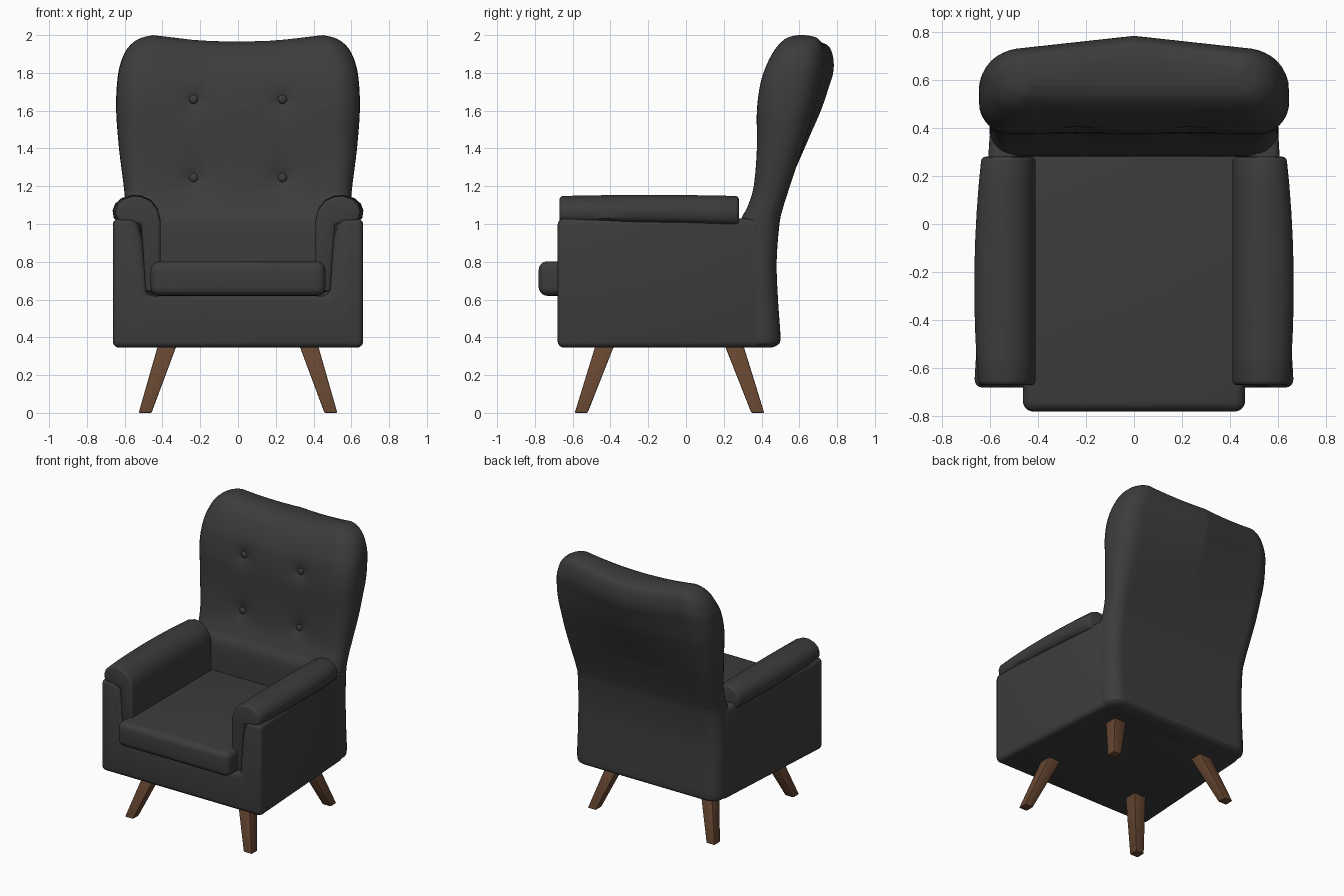
import bpy, bmesh, math
from mathutils import Vector

cube = bpy.data.objects.get("Cube")
if cube:
    bpy.data.objects.remove(cube, do_unlink=True)


def material(name, rgb):
    m = bpy.data.materials.new(name)
    m.use_nodes = True
    m.diffuse_color = (*rgb, 1)
    bsdf = next(n for n in m.node_tree.nodes if n.type == "BSDF_PRINCIPLED")
    bsdf.inputs["Base Color"].default_value = (*rgb, 1)
    return m


fabric = material("charcoal fabric", (0.045, 0.045, 0.045))
wood = material("brown wood", (0.13, 0.06, 0.03))


def finish(name, bm, mat, bevel=0, segments=3, angle=40):
    """Round the hard edges, then make a smooth-shaded object."""
    bmesh.ops.recalc_face_normals(bm, faces=bm.faces)
    if bevel:
        hard = [e for e in bm.edges if e.calc_face_angle(0) > 0.8]
        bmesh.ops.bevel(bm, geom=hard, offset=bevel, segments=segments,
                        profile=0.5, affect="EDGES", clamp_overlap=True)
    mesh = bpy.data.meshes.new(name)
    bm.to_mesh(mesh)
    bm.free()
    mesh.materials.append(mat)
    ob = bpy.data.objects.new(name, mesh)
    bpy.context.collection.objects.link(ob)
    bpy.ops.object.select_all(action="DESELECT")
    ob.select_set(True)
    bpy.context.view_layer.objects.active = ob
    bpy.ops.object.shade_smooth_by_angle(angle=math.radians(angle))
    return ob


def loft(rings):
    """Bridge equal rings of points and cap both ends."""
    bm = bmesh.new()
    rows = [[bm.verts.new(p) for p in ring] for ring in rings]
    n = len(rows[0])
    for a, b in zip(rows, rows[1:]):
        for i in range(n):
            j = (i + 1) % n
            bm.faces.new((a[i], a[j], b[j], b[i]))
    bm.faces.new(rows[0])
    bm.faces.new(rows[-1])
    return bm


# Body: U-shaped section that narrows towards the rear
half = [(0.665, 0.345), (0.665, 1.03), (0.54, 1.03), (0.505, 0.92), (0.485, 0.62)]
section = half + [(-x, z) for x, z in reversed(half)]
y0, y1 = -0.68, 0.40
finish("body", loft([[(x * (1 - 0.1 * (y - y0) / (y1 - y0)), y, z) for x, z in section]
                     for y in (y0, y1)]), fabric, 0.035, 4)

# Padded arm rolls that drape over the inside of each arm
roll = [(0.64, 1.0), (0.662, 1.03), (0.668, 1.07), (0.655, 1.105), (0.62, 1.135),
        (0.56, 1.152), (0.51, 1.148), (0.46, 1.125), (0.425, 1.08), (0.41, 1.02),
        (0.41, 0.64), (0.49, 0.64), (0.515, 1.0)]


def arm_ring(side, t):
    y = -0.67 + 0.95 * t
    crown = 1 - (2 * t - 1) ** 2
    ring = []
    for x, z in roll:
        outer = max(0, (x - 0.5) / 0.16)
        x += outer * (0.022 * crown - 0.02 - 0.012 * t)
        if z >= 1.0:
            z += 0.006 * crown - 0.004 + (0.02 * (1 - t) * outer if z < 1.02 else 0)
        ring.append((side * x, y, z))
    return ring


for side, label in ((1, "left"), (-1, "right")):
    finish(label + "_arm_pad", loft([arm_ring(side, i / 8) for i in range(9)]),
           fabric, 0.018, 3)

# Seat cushion
bm = bmesh.new()
bmesh.ops.create_cube(bm, size=1)
for v in bm.verts:
    v.co = Vector((v.co.x * 0.925, v.co.y * 1.1 - 0.23, v.co.z * 0.182 + 0.711))
finish("seat_cushion", bm, fabric, 0.045, 5)

# Backrest: height, half width, front y, back y
stations = [(0.345, 0.555, 0.33, 0.45), (0.36, 0.585, 0.30, 0.485), (0.40, 0.60, 0.28, 0.5),
            (0.6, 0.60, 0.28, 0.487), (0.8, 0.60, 0.28, 0.48), (1.0, 0.597, 0.285, 0.495),
            (1.09, 0.596, 0.325, 0.515), (1.2, 0.605, 0.358, 0.55), (1.4, 0.63, 0.375, 0.615),
            (1.6, 0.645, 0.375, 0.675), (1.75, 0.64, 0.395, 0.705), (1.85, 0.622, 0.43, 0.722),
            (1.93, 0.585, 0.475, 0.715), (1.98, 0.525, 0.525, 0.69), (2.0, 0.45, 0.575, 0.64)]
buttons = [(sx * 0.235, z) for sx in (-1, 1) for z in (1.245, 1.66)]


def spline(pts, i, t):
    """Catmull-Rom between station i and i + 1."""
    a, b, c, d = (pts[max(0, min(len(pts) - 1, i + k))] for k in (-1, 0, 1, 2))
    return [q + 0.5 * t * (r - p + t * (2 * p - 5 * q + 4 * r - s + t * (3 * (q - r) + s - p)))
            for p, q, r, s in zip(a, b, c, d)]


def dent(x, z):
    return max(0.04 * math.exp(-math.hypot(x - bx, z - bz) / 0.06) for bx, bz in buttons)


def back_ring(z, w, yf, yb):
    r = min(0.13, 0.46 * (yb - yf))
    flat = [(-1 + 2 * i / 48) * (w - r) for i in range(49)]
    high = max(0, min(1, (z - 1.3) / 0.5))

    def corner(cx, cy, start):
        return [(cx + r * math.cos(a), cy + r * math.sin(a))
                for a in (math.radians(start + 90 * k / 8) for k in range(1, 9))]

    pts = [(x, yf + dent(x, z)) for x in flat]
    pts += corner(w - r, yf + r, -90)
    pts += [(x, yb) for x in reversed(flat)]
    pts += corner(r - w, yb - r, 90)
    pts[49 + 8:49 + 8] = corner(w - r, yb - r, 0)[:-1]
    pts += corner(r - w, yf + r, 180)[:-1]
    # central ridge on the rear and a dip along the top
    ring = []
    for x, y in pts:
        rear = max(0, (y - yf) / (yb - yf)) if y > (yf + yb) / 2 else 0
        y += 0.06 * high * rear * max(0, 1 - abs(x) / 0.55)
        dip = 0.035 * max(0, 1 - (x / 0.45) ** 2) * max(0, (z - 1.5) / 0.5)
        ring.append((x, y, z - dip))
    return ring


rings = [back_ring(*spline(stations, i, k / 8))
         for i in range(len(stations) - 1) for k in range(8)]
rings.append(back_ring(*stations[-1]))
finish("backrest", loft(rings), fabric, angle=60)

# Tufting buttons
for n, (x, z) in enumerate(buttons):
    bm = bmesh.new()
    bmesh.ops.create_uvsphere(bm, u_segments=16, v_segments=10, radius=0.025)
    for v in bm.verts:
        v.co = Vector((v.co.x + x, v.co.y * 0.7 + (0.395 if z < 1.5 else 0.412), v.co.z + z))
    finish("button_%d" % (n + 1), bm, fabric)


# Splayed tapering legs
def leg_ring(cx, cy, z, r):
    return [(cx + sx * r, cy + sy * r, z) for sx, sy in ((-1, -1), (1, -1), (1, 1), (-1, 1))]


for side, label in ((1, "left"), (-1, "right")):
    for end, top, foot in (("front", -0.425, -0.555), ("rear", 0.25, 0.38)):
        bm = loft([leg_ring(side * 0.37, top, 0.37, 0.05),
                   leg_ring(side * 0.492, foot, 0, 0.034)])
        finish(end + "_" + label + "_leg", bm, wood, 0.006, 2, 30)
